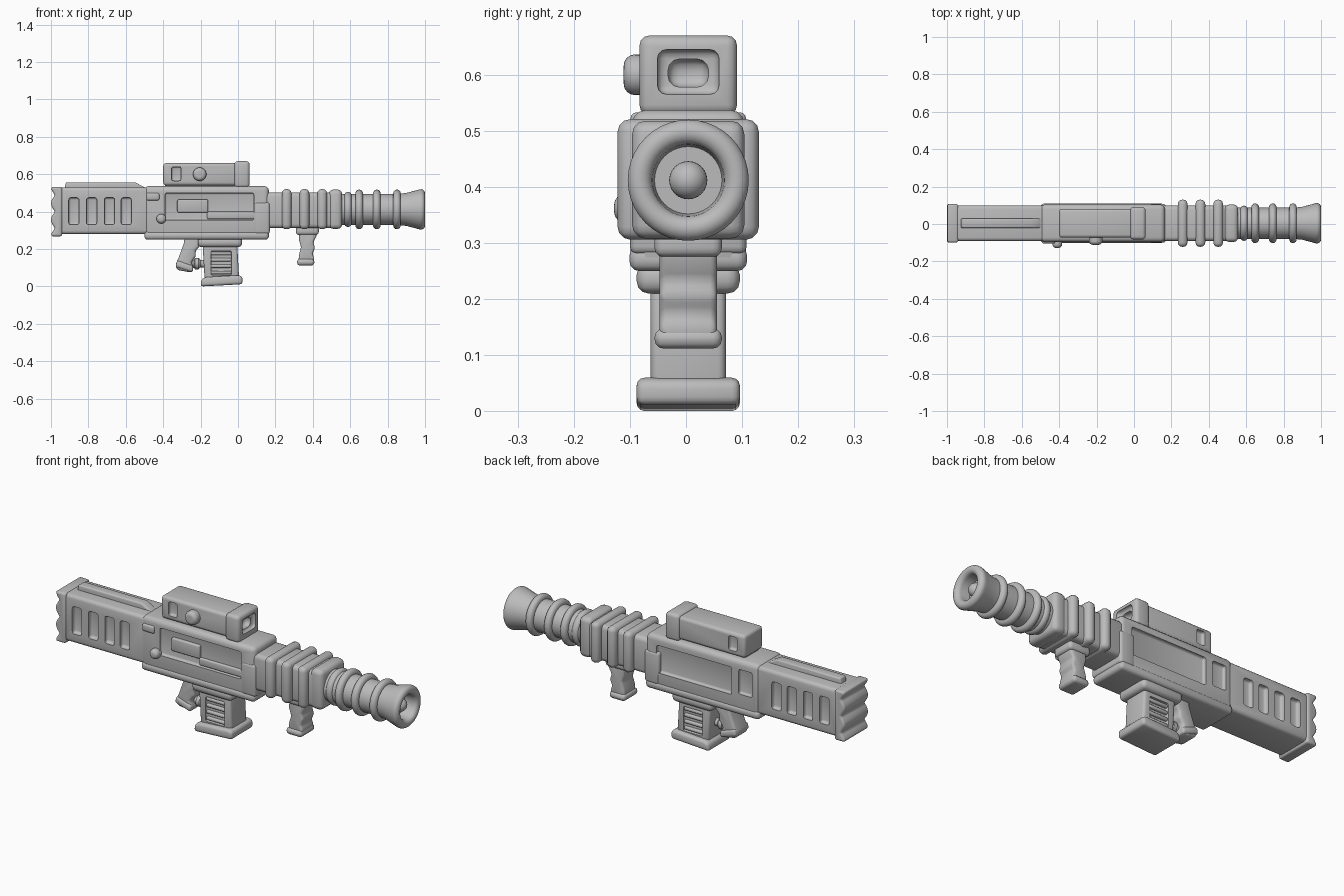
import bpy, bmesh, math
from mathutils import Matrix, Vector

old = bpy.data.objects.get("Cube")
if old:
    bpy.data.objects.remove(old)

YC = 0.004        # middle plane of the whole model
AXIS = 0.412      # height of the barrel axis

grey = bpy.data.materials.new("plain_grey")
grey.use_nodes = True
grey.diffuse_color = (0.5, 0.5, 0.5, 1)
grey.node_tree.nodes["Principled BSDF"].inputs["Base Color"].default_value = (0.5, 0.5, 0.5, 1)


def finish(name, bm):
    bmesh.ops.recalc_face_normals(bm, faces=bm.faces)
    me = bpy.data.meshes.new(name)
    bm.to_mesh(me)
    bm.free()
    me.materials.append(grey)
    ob = bpy.data.objects.new(name, me)
    bpy.context.collection.objects.link(ob)
    return ob


def round_edges(bm, r, segs=3, sharp=0.5):
    if r > 0:
        edges = [e for e in bm.edges if e.calc_face_angle(0) > sharp]
        bmesh.ops.bevel(bm, geom=edges, offset=r, segments=segs, profile=0.5,
                        affect='EDGES', clamp_overlap=True)


def box(name, x, y, z, r=0.015):
    """Rounded box from (low, high) ranges; y is relative to the middle plane."""
    bm = bmesh.new()
    bmesh.ops.create_cube(bm, size=1)
    for v in bm.verts:
        for i, (lo, hi) in enumerate((x, y, z)):
            v.co[i] = lo + (v.co[i] + 0.5) * (hi - lo)
        v.co.y += YC
    round_edges(bm, r)
    return finish(name, bm)


def slab(name, outline, half, r=0.015):
    """Side outline in x, z extruded across the middle plane."""
    bm = bmesh.new()
    face = bm.faces.new([bm.verts.new((x, YC - half, z)) for x, z in outline])
    out = bmesh.ops.extrude_face_region(bm, geom=[face])
    bmesh.ops.translate(bm, vec=(0, 2 * half, 0),
                        verts=[g for g in out["geom"] if isinstance(g, bmesh.types.BMVert)])
    bmesh.ops.recalc_face_normals(bm, faces=bm.faces)
    round_edges(bm, r)
    return finish(name, bm)


def turned(name, profile, centre, axis='X', segs=40):
    """Profile of (distance along axis, radius) turned about an axis."""
    bm = bmesh.new()
    vs = [bm.verts.new((a, 0, r)) for a, r in profile]
    edges = [bm.edges.new(p) for p in zip(vs, vs[1:])]
    bmesh.ops.spin(bm, geom=vs + edges, axis=(1, 0, 0), cent=(0, 0, 0),
                   angle=math.tau, steps=segs, use_duplicate=False)
    bmesh.ops.remove_doubles(bm, verts=bm.verts, dist=0.0005)
    if axis == '-Y':
        bmesh.ops.rotate(bm, verts=bm.verts, matrix=Matrix.Rotation(-math.pi / 2, 3, 'Z'))
    bmesh.ops.translate(bm, vec=centre, verts=bm.verts)
    return finish(name, bm)


def carve(target, cutters):
    """Subtract the cutters from the target and remove them."""
    for c in cutters:
        c.hide_render = True
        m = target.modifiers.new("carve", 'BOOLEAN')
        m.operation, m.solver, m.object = 'DIFFERENCE', 'EXACT', c
    bpy.context.view_layer.update()
    dg = bpy.context.evaluated_depsgraph_get()
    me = bpy.data.meshes.new_from_object(target.evaluated_get(dg))
    target.modifiers.clear()
    target.data = me
    for c in cutters:
        bpy.data.objects.remove(c)


def arc(cx, cr, r, a0, a1, n=8):
    return [(cx + r * math.cos(math.radians(a0 + (a1 - a0) * i / n)),
             cr + r * math.sin(math.radians(a0 + (a1 - a0) * i / n))) for i in range(n + 1)]


FRONT, BACK = -1, 1


def side(s, face, depth, out=0.05):
    """y range of a recess of some depth in the side at distance face."""
    return tuple(sorted((s * (face - depth), s * (face + out))))


# Stock with slotted sides, top ridge and wavy end plate
stock = box("stock", (-0.96, -0.46), (-0.095, 0.095), (0.28, 0.53), 0.018)
carve(stock, [box("slot", (x, x + 0.055), side(s, 0.095, 0.022), (0.33, 0.475), 0.012)
              for s in (FRONT, BACK) for x in (-0.905, -0.81, -0.715, -0.625)])
slab("stock_ridge", [(-0.93, 0.51), (-0.92, 0.557), (-0.55, 0.557), (-0.49, 0.525), (-0.49, 0.51)], 0.025, 0.008)
wave = [(-0.978 - 0.022 * abs(math.cos(math.pi * 3 * i / 18)) ** 1.0, 0.268 + 0.265 * i / 18)
        for i in range(19)]
slab("stock_end_plate", [(-0.94, 0.533), (-0.94, 0.268)] + wave, 0.103, 0.012)

# Receiver with side recesses and lower flange
receiver = box("receiver", (-0.5, 0.165), (-0.1, 0.1), (0.25, 0.537), 0.024)
carve(receiver, [
    box("recess", (-0.39, 0.085), side(FRONT, 0.1, 0.016), (0.355, 0.5), 0.01),
    box("recess", (-0.34, 0.1), side(BACK, 0.1, 0.018), (0.345, 0.49), 0.01),
    box("recess", (-0.46, -0.38), side(BACK, 0.1, 0.018), (0.36, 0.49), 0.01)])
box("receiver_flange", (-0.5, 0.165), (-0.105, 0.105), (0.25, 0.295), 0.018)
box("receiver_front_band", (0.085, 0.17), (-0.104, 0.104), (0.28, 0.45), 0.014)
box("side_tab", (-0.49, -0.42), (-0.109, -0.08), (0.46, 0.5), 0.01)
box("ejection_cover", (-0.325, -0.16), (-0.1, -0.07), (0.395, 0.465), 0.008)
box("slide_bar", (-0.165, 0.09), (-0.096, -0.07), (0.36, 0.4), 0.008)
turned("side_knob", [(0, 0), (0, 0.026)] + arc(0.02, 0.006, 0.02, 90, 0) + [(0.04, 0)],
       (-0.41, YC - 0.092, 0.362), '-Y', 20)

# Sight with knob, notched rear and hollow front block
box("sight_mount", (-0.39, 0.04), (-0.06, 0.06), (0.51, 0.56), 0.01)
sight = box("sight_body", (-0.4, 0.0), (-0.077, 0.077), (0.54, 0.66), 0.016)
carve(sight, [box("notch", (-0.355, -0.305), side(s, 0.077, 0.02), (0.565, 0.64), 0.01)
              for s in (FRONT, BACK)])
head = box("sight_front_block", (-0.02, 0.062), (-0.087, 0.087), (0.528, 0.67), 0.018)
carve(head, [box("hood", (0.045, 0.1), (-0.055, 0.055), (0.565, 0.645), 0.016),
             box("aperture", (0.015, 0.09), (-0.036, 0.036), (0.578, 0.628), 0.02)])
turned("sight_knob", [(0, 0), (0, 0.036)] + arc(0.028, 0.016, 0.02, 90, 0) + [(0.048, 0)],
       (-0.205, YC - 0.067, 0.6), '-Y', 24)

# Handguard with ribs all round
box("handguard", (0.14, 0.545), (-0.095, 0.095), (0.312, 0.503), 0.022)
for x in (0.26, 0.355, 0.45):
    box("handguard_rib", (x - 0.026, x + 0.026), (-0.126, 0.126), (0.306, 0.521), 0.023)
box("handguard_front", (0.485, 0.557), (-0.1, 0.1), (0.308, 0.518), 0.024)

# Barrel, rings and flared muzzle
centre = (0, YC, AXIS)
turned("barrel", [(0.5, 0), (0.5, 0.083), (0.9, 0.083), (0.9, 0)], centre)
for x in (0.588, 0.648, 0.742, 0.85):
    r = 0.094 if x < 0.6 else 0.106
    turned("barrel_ring", [(x - 0.022, 0.07)] + arc(x, r - 0.02, 0.02, 180, 0) + [(x + 0.022, 0.07)], centre)
turned("muzzle", [(0.87, 0), (0.87, 0.085), (0.9, 0.088), (0.96, 0.104)]
       + arc(0.978, 0.086, 0.022, 100, 0, 6) + arc(0.978, 0.086, 0.022, 0, -90, 5)[1:]
       + [(0.93, 0.06), (0.93, 0)], centre)
turned("muzzle_core", [(0.92, 0), (0.92, 0.034), (0.945, 0.034)] + arc(0.945, 0, 0.034, 90, 0),
       centre, segs=24)

# Foregrip
box("foregrip_collar", (0.31, 0.432), (-0.06, 0.06), (0.275, 0.325), 0.016)
slab("foregrip", [(0.33, 0.31), (0.325, 0.25), (0.338, 0.21), (0.326, 0.17), (0.322, 0.115),
                  (0.402, 0.115), (0.408, 0.15), (0.398, 0.175), (0.412, 0.205),
                  (0.402, 0.235), (0.42, 0.27), (0.42, 0.31)], 0.051, 0.012)
box("foregrip_foot", (0.316, 0.408), (-0.06, 0.06), (0.112, 0.148), 0.016)

# Magazine with ridged sides and flared foot
box("magazine_collar", (-0.215, 0.022), (-0.092, 0.092), (0.21, 0.265), 0.022)
magazine = slab("magazine", [(-0.19, 0.24), (-0.178, 0.03), (0.006, 0.04), (-0.005, 0.24)], 0.067, 0.014)
carve(magazine, [box("recess", (-0.145, -0.035), side(s, 0.067, 0.014), (0.06, 0.19), 0.008)
                 for s in (FRONT, BACK)])
for i in range(4):
    z = 0.075 + i * 0.034
    box("magazine_ridge", (-0.145, -0.035), (-0.066, 0.066), (z - 0.009, z + 0.009), 0.007)
slab("magazine_foot", [(-0.2, 0.0), (-0.195, 0.04), (-0.17, 0.05), (0.0, 0.06),
                       (0.024, 0.055), (0.024, 0.012)], 0.092, 0.014)

# Rear grip with finger waves, joined to the magazine by a small stud
slab("rear_grip", [(-0.285, 0.265), (-0.29, 0.23), (-0.315, 0.16), (-0.335, 0.115), (-0.325, 0.088),
                   (-0.25, 0.075), (-0.238, 0.1), (-0.25, 0.13), (-0.225, 0.16),
                   (-0.228, 0.19), (-0.2, 0.22), (-0.2, 0.265)], 0.052, 0.014)
slab("rear_grip_foot", [(-0.335, 0.105), (-0.325, 0.14), (-0.238, 0.11), (-0.242, 0.075)], 0.06, 0.012)
turned("grip_stud", [(-0.26, 0), (-0.26, 0.022), (-0.235, 0.022), (-0.23, 0.03), (-0.21, 0.03),
                     (-0.2, 0.02), (-0.16, 0.02), (-0.16, 0)], (0, YC, 0.122), segs=20)

# Smooth shading with sharp edges kept
for ob in bpy.context.view_layer.objects:
    ob.select_set(ob.type == 'MESH' and ob.data.materials.get("plain_grey") is not None)
bpy.context.view_layer.objects.active = receiver
bpy.ops.object.shade_smooth_by_angle(angle=math.radians(35))
